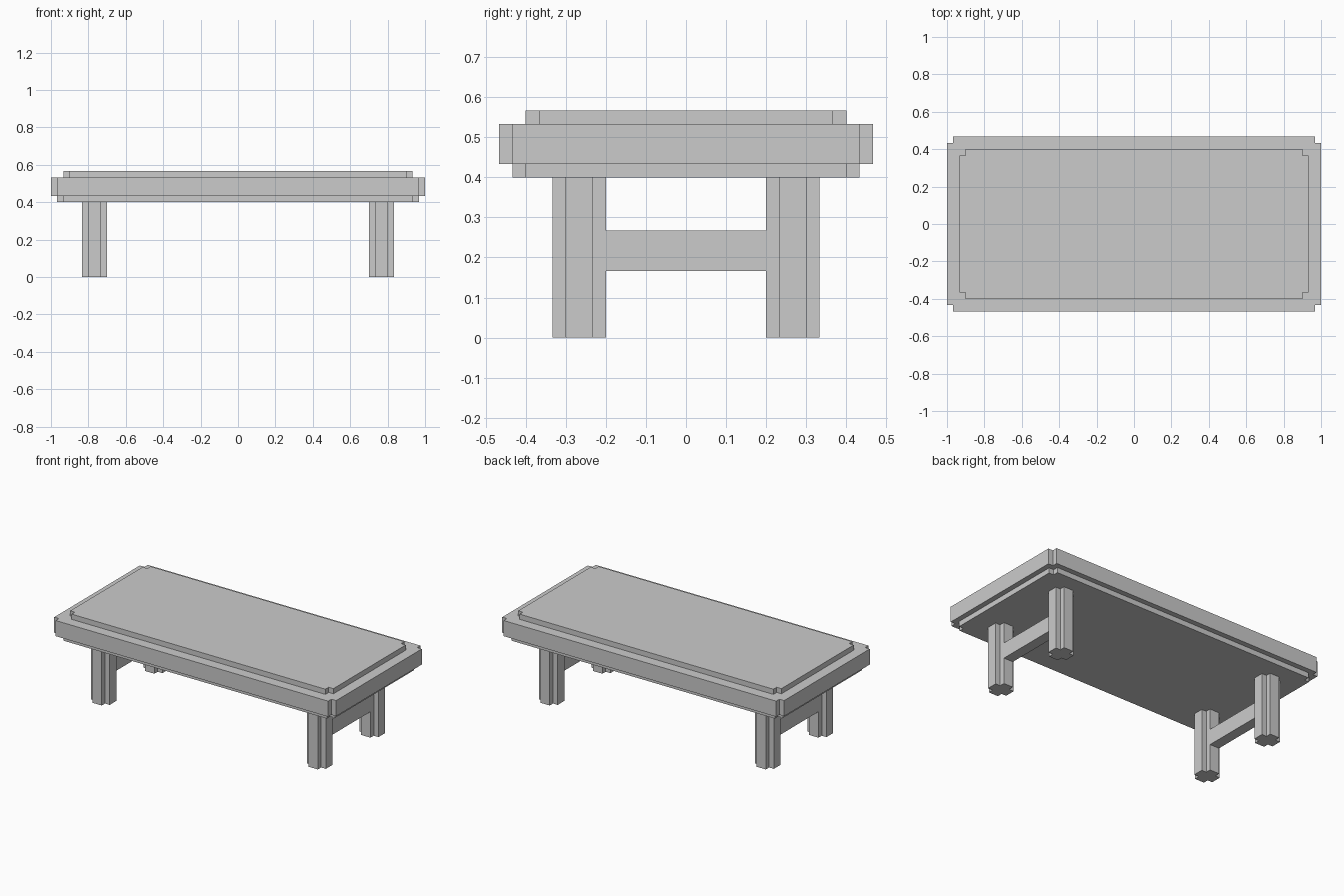
import bpy, bmesh

if "Cube" in bpy.data.objects:
    bpy.data.objects.remove(bpy.data.objects["Cube"])

U = 1 / 30  # the model sits on a grid of 60 steps along its length


def notched_slab(name, cx, cy, hx, hy, z0, z1, notch=1):
    """Extruded rectangle with square notches cut from its corners (grid steps)."""
    a, b = hx - notch, hy - notch
    quarter = [(hx, b), (a, b), (a, hy)] if notch else [(hx, hy)]
    outline = []
    for sx, sy in ((1, 1), (-1, 1), (-1, -1), (1, -1)):
        pts = [(x * sx, y * sy) for x, y in quarter]
        outline += pts if sx * sy > 0 else pts[::-1]
    bm = bmesh.new()
    base = bm.faces.new([bm.verts.new(((cx + x) * U, (cy + y) * U, z0 * U)) for x, y in outline])
    ext = bmesh.ops.extrude_face_region(bm, geom=[base])
    top = [v for v in ext["geom"] if isinstance(v, bmesh.types.BMVert)]
    bmesh.ops.translate(bm, verts=top, vec=(0, 0, (z1 - z0) * U))
    bmesh.ops.recalc_face_normals(bm, faces=bm.faces)
    mesh = bpy.data.meshes.new(name)
    bm.to_mesh(mesh)
    bm.free()
    obj = bpy.data.objects.new(name, mesh)
    bpy.context.collection.objects.link(obj)
    return obj


# Tabletop: under trim, main board, raised panel
notched_slab("under_trim", 0, 0, 29, 13, 12, 13)
notched_slab("table_board", 0, 0, 30, 14, 13, 16)
notched_slab("raised_panel", 0, 0, 28, 12, 16, 17)

# Legs with notched corners, joined in pairs by a stretcher
for side, sx in (("left", -1), ("right", 1)):
    for end, sy in (("front", -1), ("back", 1)):
        notched_slab(f"{end}_{side}_leg", 23 * sx, 8 * sy, 2, 2, 0, 12)
    notched_slab(f"{side}_stretcher", 23 * sx, 0, 1, 6, 5, 8, notch=0)
